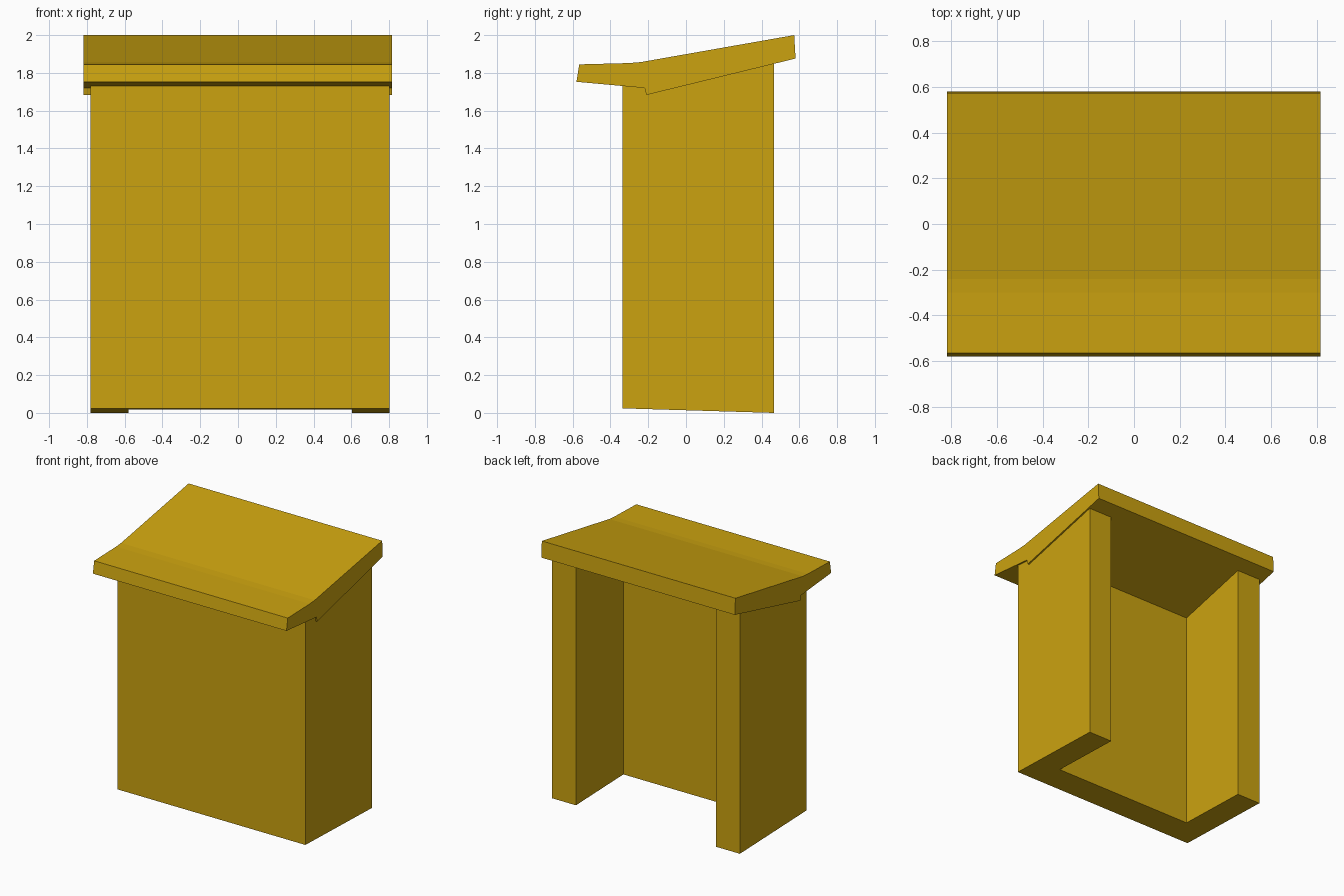
import bpy, bmesh
from mathutils import Vector

if "Cube" in bpy.data.objects:
    bpy.data.objects.remove(bpy.data.objects["Cube"])

wood = bpy.data.materials.new("golden_ochre")
wood.diffuse_color = (0.60, 0.365, 0.005, 1)
wood.use_nodes = True
wood.node_tree.nodes["Principled BSDF"].inputs["Base Color"].default_value = wood.diffuse_color


def prism(name, lower, upper):
    """Closed solid between two matching outlines."""
    bm = bmesh.new()
    a = [bm.verts.new(Vector(p)) for p in lower]
    b = [bm.verts.new(Vector(p)) for p in upper]
    bm.faces.new(a)
    bm.faces.new(b)
    n = len(a)
    for i in range(n):
        j = (i + 1) % n
        bm.faces.new((a[i], a[j], b[j], b[i]))
    bmesh.ops.recalc_face_normals(bm, faces=bm.faces)
    mesh = bpy.data.meshes.new(name)
    bm.to_mesh(mesh)
    bm.free()
    mesh.materials.append(wood)
    obj = bpy.data.objects.new(name, mesh)
    bpy.context.collection.objects.link(obj)
    return obj


# U-shaped stand: front panel with two side walls, open at the back
FRONT, BACK, INNER = -0.335, 0.465, -0.107
footprint = [(-0.78, FRONT), (0.803, FRONT), (0.803, BACK), (0.603, BACK),
             (0.603, INNER), (-0.58, INNER), (-0.58, BACK), (-0.78, BACK)]


def slope(y, z_front, z_back):
    return z_front + (z_back - z_front) * (y - FRONT) / (BACK - FRONT)


prism("stand_body",
      [(x, y, slope(y, 0.024, 0.0)) for x, y in footprint],
      [(x, y, slope(y, 1.745, 1.867)) for x, y in footprint])

# Slanted desk top with a shallow front ledge and a stepped underside
profile = [(-0.58, 1.753), (-0.565, 1.845), (-0.30, 1.852), (-0.24, 1.857),
           (0.573, 2.0), (0.58, 1.876), (-0.21, 1.683), (-0.219, 1.72)]
prism("desk_top",
      [(-0.818, y, z) for y, z in profile],
      [(0.815, y, z) for y, z in profile])
